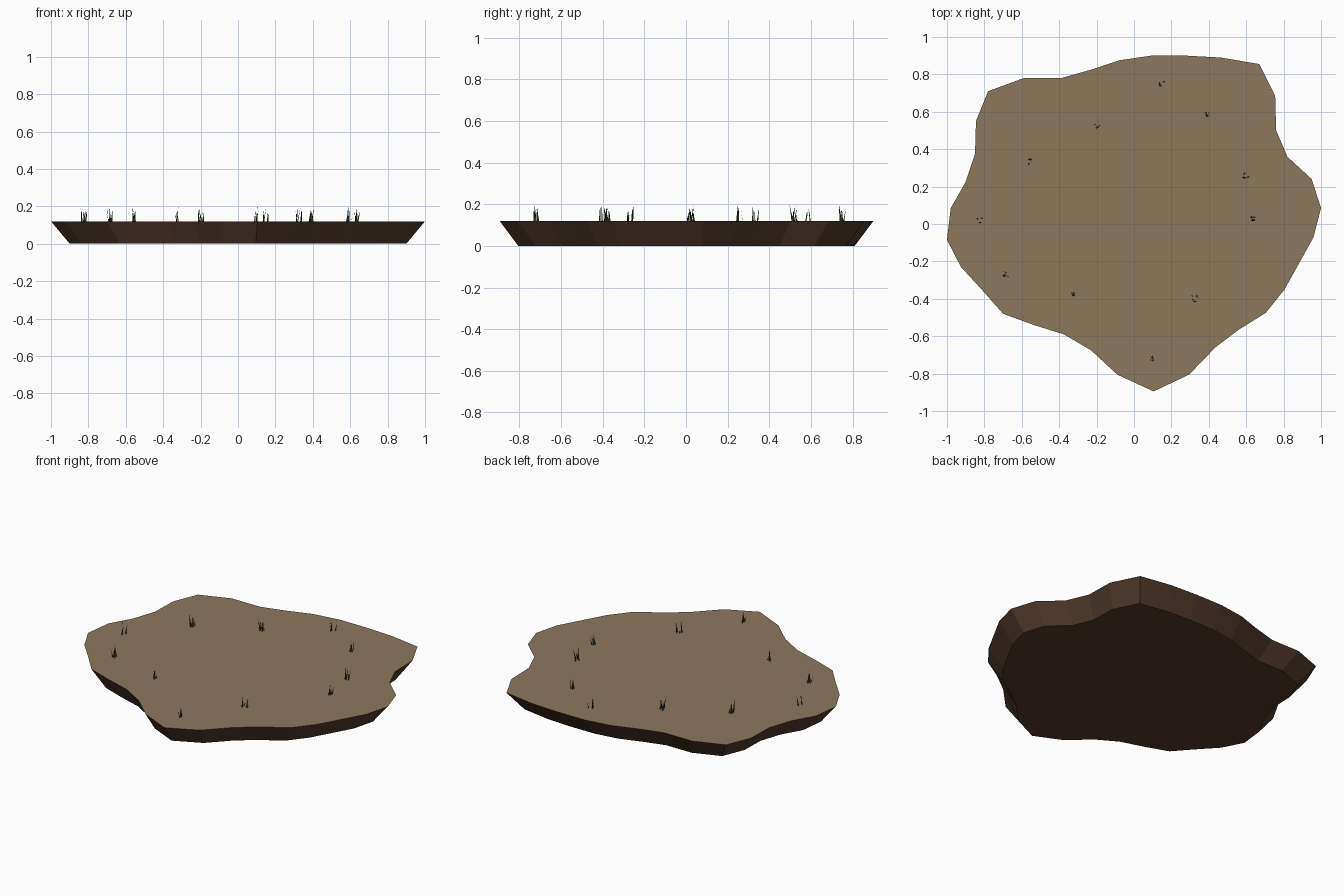
import bpy, bmesh, math, random
from mathutils import Vector

if "Cube" in bpy.data.objects:
    bpy.data.objects.remove(bpy.data.objects["Cube"])

random.seed(4)
TOP_Z = 0.12


def material(name, rgb):
    m = bpy.data.materials.new(name)
    m.diffuse_color = (*rgb, 1)
    m.use_nodes = True
    m.node_tree.nodes["Principled BSDF"].inputs["Base Color"].default_value = m.diffuse_color
    return m


def make_object(name, bm, mats):
    me = bpy.data.meshes.new(name)
    bm.to_mesh(me)
    bm.free()
    for m in mats:
        me.materials.append(m)
    ob = bpy.data.objects.new(name, me)
    bpy.context.collection.objects.link(ob)
    return ob


dry_soil = material("dry soil", (0.258, 0.191, 0.107))
dark_earth = material("dark earth", (0.085, 0.045, 0.028))
grass_green = material("grass green", (0.03, 0.05, 0.025))

# Island outline, counter-clockwise from the back
outline = [
    (.28, .90), (.09, .90), (-.08, .875), (-.23, .825), (-.39, .78), (-.59, .78),
    (-.78, .71), (-.845, .55), (-.85, .375), (-.90, .225), (-.98, .085), (-1, -.085),
    (-.925, -.23), (-.81, -.355), (-.70, -.48), (-.535, -.54), (-.375, -.59),
    (-.23, -.675), (-.09, -.805), (.105, -.895), (.295, -.805), (.435, -.66),
    (.56, -.565), (.705, -.475), (.805, -.35), (.88, -.215), (.96, -.07), (1, .085),
    (.95, .24), (.82, .36), (.76, .50), (.755, .685), (.67, .855), (.465, .89)]

# Ground slab: flat top, sides tapering in to a smaller base
bm = bmesh.new()
top = [bm.verts.new((x, y, TOP_Z)) for x, y in outline]
base = [bm.verts.new((x * .9, y * .9, 0)) for x, y in outline]
bm.faces.new(top)
bm.faces.new(base[::-1]).material_index = 1
for i in range(len(top)):
    j = (i + 1) % len(top)
    bm.faces.new((base[i], base[j], top[j], top[i])).material_index = 1
make_object("ground_slab", bm, [dry_soil, dark_earth])

# Grass tufts: a few leaning, pointed blades each
tufts = [(.15, .75), (.395, .585), (-.2, .525), (-.55, .335), (.595, .26), (.625, .03),
         (-.825, .02), (-.685, -.27), (-.33, -.375), (.325, -.40), (.095, -.725)]
bm = bmesh.new()
for x, y in tufts:
    for k in range(5):
        a = random.uniform(0, math.tau)
        root = Vector((x + random.uniform(-.015, .015), y + random.uniform(-.015, .015), TOP_Z))
        side = Vector((math.cos(a), math.sin(a), 0)) * .005
        b = random.uniform(0, math.tau)
        lean = random.uniform(.003, .016)
        tip = root + Vector((math.cos(b) * lean, math.sin(b) * lean, random.uniform(.05, .08)))
        bm.faces.new([bm.verts.new(p) for p in (root - side, root + side, tip)])
make_object("grass_tufts", bm, [grass_green])
